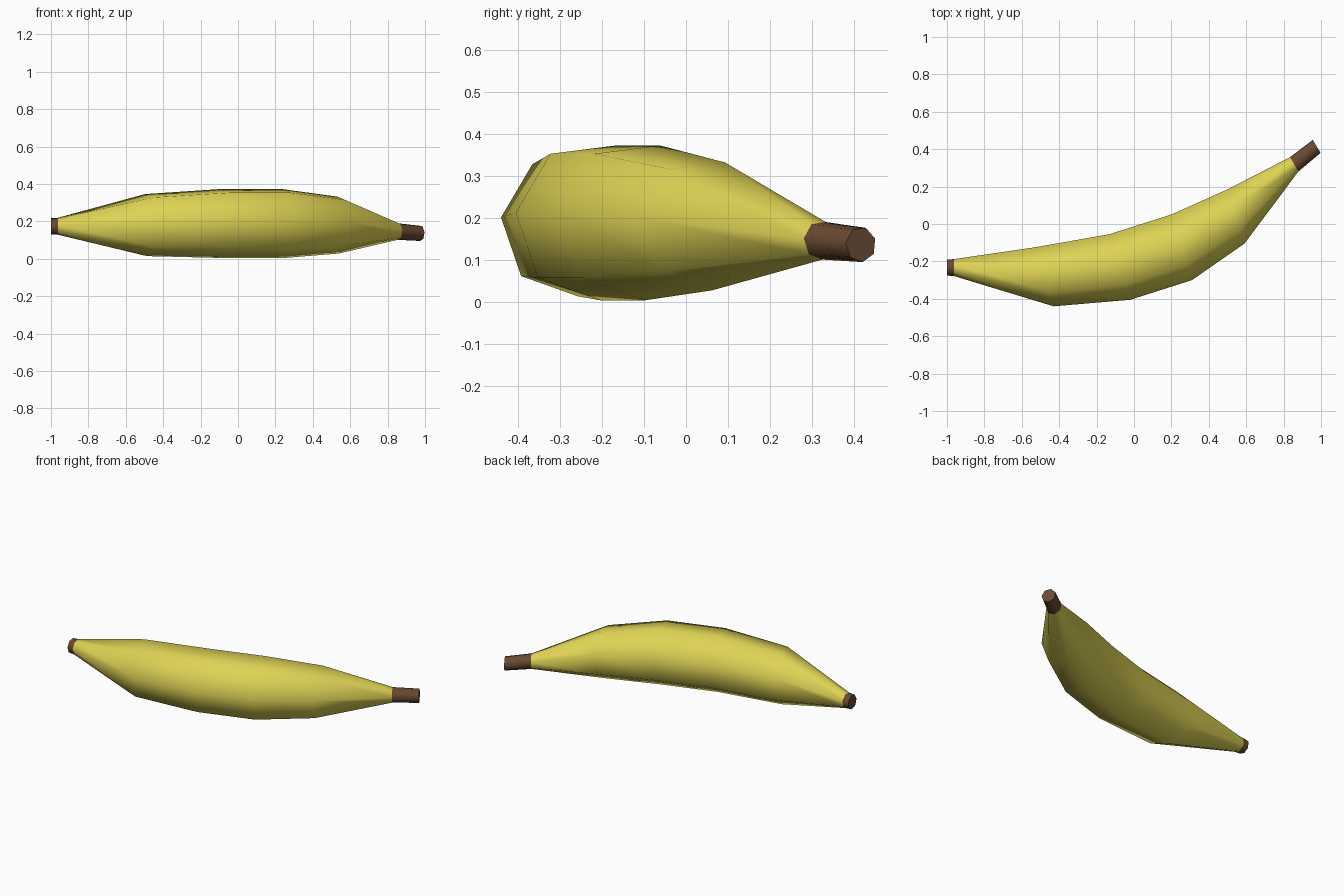
import bpy, bmesh, math
from mathutils import Vector

if "Cube" in bpy.data.objects:
    bpy.data.objects.remove(bpy.data.objects["Cube"])

SIDES = 7


def material(name, rgb):
    m = bpy.data.materials.new(name)
    m.diffuse_color = (*rgb, 1)
    m.use_nodes = True
    m.node_tree.nodes["Principled BSDF"].inputs["Base Color"].default_value = m.diffuse_color
    return m


def tube(name, rings, mat):
    """Loft seven-sided rings: (x, y, z centre, radius, inward direction x, y)."""
    bm = bmesh.new()
    loops = []
    for x, y, z, r, dx, dy in rings:
        d = Vector((dx, dy, 0)).normalized()
        loop = []
        for i in range(SIDES):
            a = math.radians(174) + math.tau * i / SIDES
            loop.append(bm.verts.new(Vector((x, y, z)) + r * (d * math.cos(a) + Vector((0, 0, math.sin(a))))))
        loops.append(loop)
    for a, b in zip(loops, loops[1:]):
        for i in range(SIDES):
            j = (i + 1) % SIDES
            bm.faces.new((a[i], a[j], b[j], b[i]))
    bm.faces.new(loops[0])
    bm.faces.new(loops[-1])
    bmesh.ops.recalc_face_normals(bm, faces=bm.faces[:])
    me = bpy.data.meshes.new(name)
    bm.to_mesh(me)
    bm.free()
    me.materials.append(mat)
    ob = bpy.data.objects.new(name, me)
    bpy.context.collection.objects.link(ob)
    bpy.ops.object.select_all(action='DESELECT')
    ob.select_set(True)
    bpy.context.view_layer.objects.active = ob
    bpy.ops.object.shade_smooth_by_angle(angle=math.radians(65))
    return ob


yellow = material("banana yellow", (0.73, 0.65, 0.09))
brown = material("stem brown", (0.145, 0.068, 0.032))

tip_ring = (-0.962, -0.232, 0.175, 0.047, -0.02, 1)
stem_ring = (0.856, 0.32, 0.147, 0.046, -0.043, 0.075)

# Curved, bulging peel
tube("peel", [
    tip_ring,
    (-0.481, -0.278, 0.184, 0.171, -0.10, 0.315),
    (-0.077, -0.225, 0.193, 0.190, -0.11, 0.35),
    (0.253, -0.120, 0.193, 0.190, -0.11, 0.35),
    (0.544, 0.044, 0.184, 0.157, -0.09, 0.29),
    stem_ring,
], yellow)

# Brown end pieces
tube("stem", [stem_ring, (0.976, 0.416, 0.137, 0.042, -0.038, 0.064)], brown)
tube("blossom_tip", [(-1.0, -0.232, 0.175, 0.044, -0.02, 1), tip_ring], brown)
